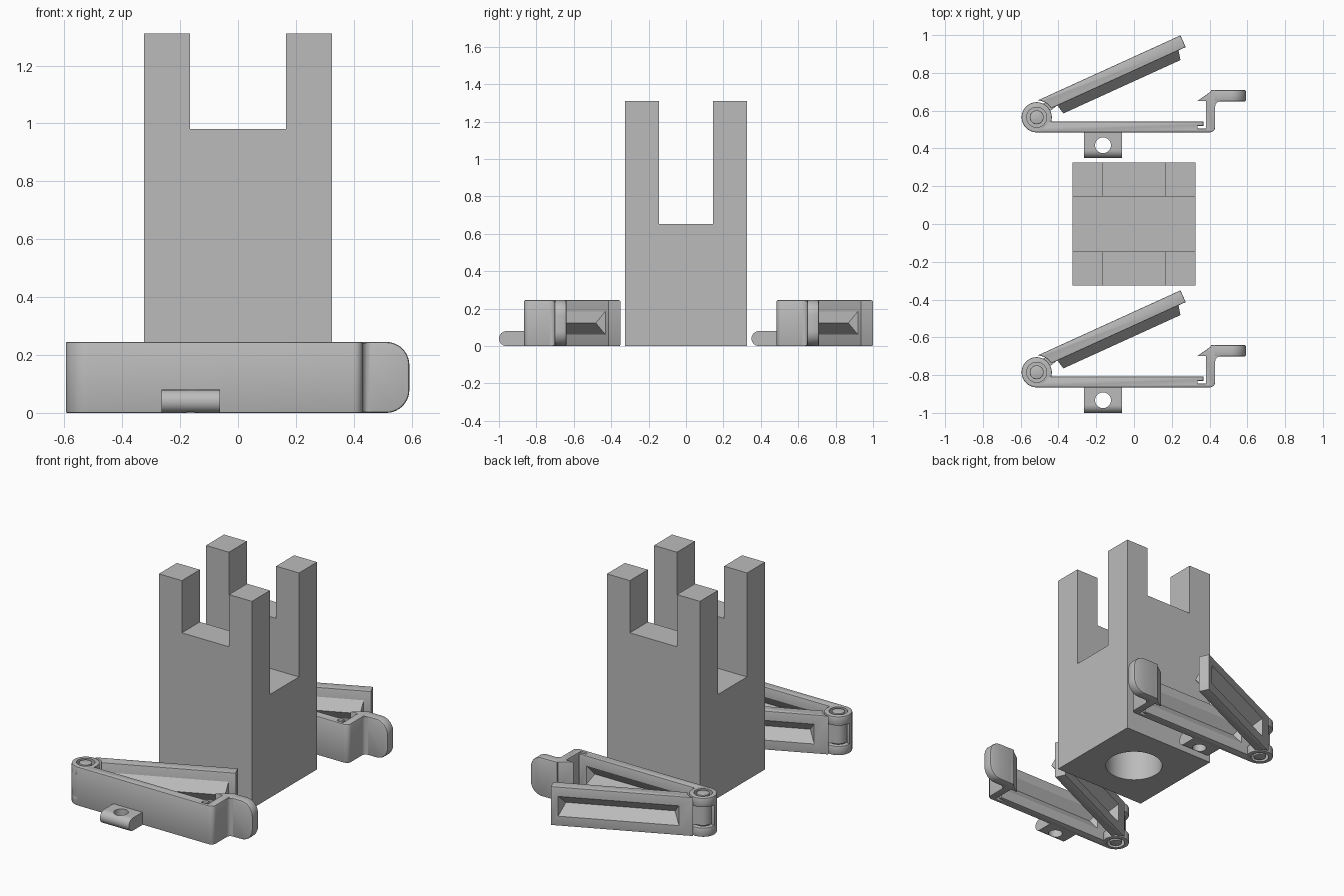
import bpy, bmesh, math
from mathutils import Matrix, Vector

if "Cube" in bpy.data.objects:
    bpy.data.objects.remove(bpy.data.objects["Cube"])

GREY = bpy.data.materials.new("plain_grey")
GREY.diffuse_color = (0.5, 0.5, 0.5, 1)
GREY.use_nodes = True
GREY.node_tree.nodes["Principled BSDF"].inputs["Base Color"].default_value = GREY.diffuse_color
H = 0.245            # clip height
TILT = math.radians(24.5)


def finish(bm, name, matrix=None):
    """Turn a bmesh into a named object, optionally transformed."""
    bmesh.ops.recalc_face_normals(bm, faces=bm.faces)
    if matrix:
        bm.transform(matrix)
    me = bpy.data.meshes.new(name)
    bm.to_mesh(me)
    bm.free()
    me.materials.append(GREY)
    ob = bpy.data.objects.new(name, me)
    bpy.context.collection.objects.link(ob)
    return ob


def prism(name, pts, z0, z1, matrix=None, bevel=0):
    """Extrude a 2D outline in z, with optional softened rims."""
    bm = bmesh.new()
    face = bm.faces.new([bm.verts.new((x, y, z0)) for x, y in pts])
    new = bmesh.ops.extrude_face_region(bm, geom=[face])["geom"]
    bmesh.ops.translate(bm, vec=(0, 0, z1 - z0), verts=[v for v in new if isinstance(v, bmesh.types.BMVert)])
    bmesh.ops.recalc_face_normals(bm, faces=bm.faces)
    if bevel:
        rims = [e for e in bm.edges if abs(e.verts[0].co.z - e.verts[1].co.z) < 1e-6]
        bmesh.ops.bevel(bm, geom=rims, offset=bevel, segments=2, profile=0.5, affect='EDGES')
    return finish(bm, name, matrix)


def box(name, x0, x1, y0, y1, z0, z1):
    return prism(name, [(x0, y0), (x1, y0), (x1, y1), (x0, y1)], z0, z1)


def arc(r, a0, a1, n=10, cx=0, cy=0):
    return [(cx + r * math.cos(math.radians(a0 + (a1 - a0) * i / n)),
             cy + r * math.sin(math.radians(a0 + (a1 - a0) * i / n))) for i in range(n + 1)]


def circle(r, n=40, cx=0, cy=0):
    return arc(r, 0, 360, n, cx, cy)[:-1]


def wedge(name, u0, u1, v_base, v_tip, matrix, hip=0.035):
    """Long V-shaped wedge with hipped ends, base on v_base and edge on v_tip."""
    z0, z1 = 0.06, 0.187
    bm = bmesh.new()
    a, b, c, d = [bm.verts.new((u, v_base, z)) for u, z in ((u0, z0), (u1, z0), (u1, z1), (u0, z1))]
    e, f = [bm.verts.new((u, v_tip, (z0 + z1) / 2)) for u in (u0 + hip, u1 - hip)]
    for loop in ((a, b, c, d), (a, b, f, e), (d, c, f, e), (a, e, d), (b, c, f)):
        bm.faces.new(loop)
    return finish(bm, name, matrix)


def cut(ob, cutter):
    mod = ob.modifiers.new("cut", 'BOOLEAN')
    mod.operation, mod.solver, mod.object = 'DIFFERENCE', 'EXACT', cutter
    bpy.context.view_layer.objects.active = ob
    bpy.ops.object.modifier_apply(modifier="cut")
    bpy.data.objects.remove(cutter)


def smooth(*obs):
    bpy.ops.object.select_all(action='DESELECT')
    for ob in obs:
        ob.select_set(True)
    bpy.context.view_layer.objects.active = obs[0]
    bpy.ops.object.shade_smooth_by_angle(angle=math.radians(30))


# Tower with two crossing slots and a blind round socket underneath
tower = box("tower", -0.325, 0.325, -0.325, 0.325, 0, 1.31)
cut(tower, box("slot_cutter", -0.165, 0.165, -0.5, 0.5, 0.98, 1.5))
cut(tower, box("side_slot_cutter", -0.5, 0.5, -0.145, 0.145, 0.653, 1.5))
cut(tower, prism("socket_cutter", circle(0.17, 48), -0.1, 0.33))
smooth(tower)


def make_clip(tag, hx, hy):
    M = Matrix.Translation((hx, hy, 0))
    A = M @ Matrix.Rotation(TILT, 4, 'Z')

    # Fixed jaw: hinge shell, straight bar, catch slot, web and barb
    outline = (arc(0.08, 180, 270) + arc(0.03, -90, 0, 6, 0.915, -0.05)
               + [(0.945, 0.145), (0.935, 0.145), (0.848, 0.085), (0.895, 0.085), (0.895, -0.06),
                  (0.852, -0.06), (0.852, -0.045), (0.882, -0.045), (0.882, -0.023)]
               + arc(0.06, -22.5, -180))
    jaw = prism(tag + "_fixed_jaw", outline, 0, H, M, 0.005)
    cut(jaw, wedge("groove_cutter", 0.12, 0.835, -0.02, -0.062, M))

    # Thumb lip with rounded free corners, standing in the xz plane
    r = 0.08
    lip_pts = ([(0.92, 0)] + arc(r, -90, 0, 10, 1.107 - r, r)
               + arc(r, 0, 90, 10, 1.107 - r, H - r) + [(0.92, H)])
    stand = Matrix.Rotation(math.pi / 2, 4, 'X')
    lip = prism(tag + "_thumb_lip", lip_pts, -0.145, -0.083, M @ stand, 0.008)
    fillet = prism(tag + "_lip_fillet", [(0.94, 0.088), (0.94, 0.058)]
                   + arc(0.025, 180, 90, 6, 0.97, 0.058) + [(0.97, 0.088)], 0.003, H - 0.003, M)

    # Hinge: two outer rings, each a disc with a bore, plus pin and inner knuckle
    rings = []
    for part, z0, z1 in (("lower", 0, 0.058), ("upper", 0.187, H)):
        ring = prism(f"{tag}_{part}_hinge_ring", circle(0.08), z0, z1, M, 0.005)
        cut(ring, prism("bore_cutter", circle(0.053), -0.1, 0.4, M))
        rings.append(ring)
    pin = prism(tag + "_hinge_pin", circle(0.037), 0, H, M, 0.004)
    knuckle = prism(tag + "_inner_knuckle", circle(0.055), 0.062, 0.183, M)
    link = prism(tag + "_knuckle_link", [(0, -0.02), (0.12, 0.011), (0.12, 0.05), (0, 0.054)],
                 0.063, 0.182, A)

    # Swinging arm with a ridge inside and matching groove outside
    arm = prism(tag + "_swing_arm", [(0.872, 0.011), (0.872, 0.079)] + arc(0.09, 61.4, 7, 6),
                0, H, A, 0.005)
    cut(arm, wedge("arm_groove_cutter", 0.125, 0.83, 0.08, 0.018, A))
    ridge = wedge(tag + "_arm_ridge", 0.125, 0.83, 0.012, -0.04, A, 0.012)

    # Mounting tab: rounded nose in the yz plane, drilled from above
    side = Matrix(((0, 0, 1, 0), (1, 0, 0, 0), (0, 1, 0, 0), (0, 0, 0, 1)))
    tab = prism(tag + "_mount_tab", [(-0.075, 0), (-0.075, 0.08)]
                + arc(0.04, 90, 270, 12, -0.175, 0.04), 0.25, 0.452, M @ side)
    cut(tab, prism("tab_hole_cutter", circle(0.042, 32, 0.351, -0.148), -0.1, 0.2, M))

    smooth(jaw, lip, fillet, pin, knuckle, link, arm, tab, *rings)


make_clip("front", -0.515, -0.785)
make_clip("back", -0.515, 0.565)
